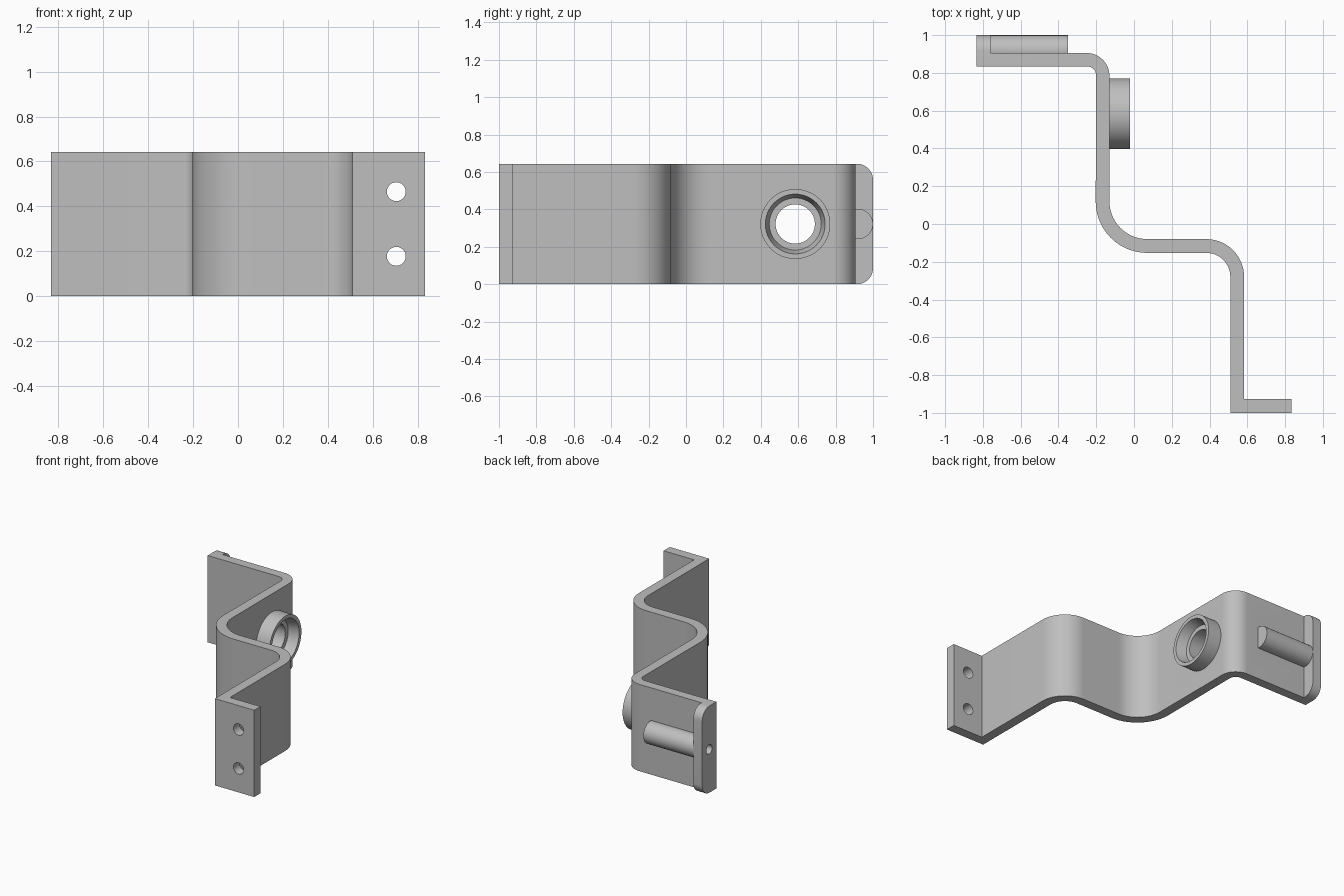
import bpy, bmesh
from math import sin, cos, pi, radians
from mathutils import Matrix

if "Cube" in bpy.data.objects:
    bpy.data.objects.remove(bpy.data.objects["Cube"])

H = 0.643          # strip height
MID = H / 2
grey = bpy.data.materials.new("grey metal")
grey.use_nodes = True
grey.diffuse_color = (0.52, 0.52, 0.52, 1)
grey.node_tree.nodes["Principled BSDF"].inputs["Base Color"].default_value = (0.52, 0.52, 0.52, 1)


def finish(bm, name):
    bmesh.ops.recalc_face_normals(bm, faces=bm.faces)
    mesh = bpy.data.meshes.new(name)
    bm.to_mesh(mesh)
    bm.free()
    mesh.materials.append(grey)
    obj = bpy.data.objects.new(name, mesh)
    bpy.context.collection.objects.link(obj)
    return obj


def arc(cx, cy, r, start, end, n=14):
    angles = [radians(start + (end - start) * i / n) for i in range(n + 1)]
    return [(cx + r * cos(a), cy + r * sin(a)) for a in angles]


def cylinder(name, centre, r, length, axis):
    bm = bmesh.new()
    turn = Matrix.Rotation(pi / 2, 4, 'Y' if axis == 'X' else 'X')
    bmesh.ops.create_cone(bm, cap_ends=True, segments=48, radius1=r, radius2=r,
                          depth=length, matrix=Matrix.Translation(centre) @ turn)
    return finish(bm, name)


def combine(obj, tool, operation):
    mod = obj.modifiers.new("combine", 'BOOLEAN')
    mod.operation, mod.object, mod.solver = operation, tool, 'EXACT'
    bpy.context.view_layer.objects.active = obj
    bpy.ops.object.modifier_apply(modifier=mod.name)
    bpy.data.objects.remove(tool)


def smooth(obj):
    bpy.ops.object.select_all(action='DESELECT')
    obj.select_set(True)
    bpy.context.view_layer.objects.active = obj
    bpy.ops.object.shade_smooth_by_angle(angle=radians(30))


# Bent strip with foot and end lip, as one profile seen from above
profile = [(0.51, -1), (0.833, -1), (0.833, -0.927), (0.583, -0.927)]
profile += arc(0.383, -0.28, 0.2, 0, 90)
profile += arc(0.07, 0.12, 0.2, 270, 180)
profile += arc(-0.25, 0.785, 0.12, 0, 90)
profile += [(-0.76, 0.905), (-0.76, 1), (-0.833, 1), (-0.833, 0.835)]
profile += arc(-0.25, 0.785, 0.05, 90, 0)
profile += arc(0.07, 0.12, 0.273, 180, 270)
profile += arc(0.383, -0.28, 0.127, 90, 0)
bm = bmesh.new()
base = bm.faces.new([bm.verts.new((x, y, 0)) for x, y in profile])
top = bmesh.ops.extrude_face_region(bm, geom=[base])["geom"]
bmesh.ops.translate(bm, vec=(0, 0, H), verts=[v for v in top if isinstance(v, bmesh.types.BMVert)])
# Round the outer corners of the lip
corners = [e for e in bm.edges if all(v.co.y > 0.99 for v in e.verts)
           and abs(e.verts[0].co.z - e.verts[1].co.z) < 0.01]
bmesh.ops.bevel(bm, geom=corners, offset=0.085, segments=10, profile=0.5, affect='EDGES')
strip = finish(bm, "bent_strip")

# Pin behind the end plate, with a blind hole through the lip
combine(strip, cylinder("pin", (-0.57, 0.918, MID), 0.0815, 0.44, 'X'), 'UNION')
combine(strip, cylinder("pin_hole", (-0.7, 0.918, MID), 0.034, 0.5, 'X'), 'DIFFERENCE')

# Screw holes in the foot and the opening behind the hub
for side in (-1, 1):
    combine(strip, cylinder("screw_hole", (0.705, -0.96, MID + side * 0.144), 0.042, 0.3, 'Y'), 'DIFFERENCE')
combine(strip, cylinder("hub_opening", (-0.165, 0.584, MID), 0.105, 0.2, 'X'), 'DIFFERENCE')
smooth(strip)

# Hub ring with a tapered recess, turned around the x axis
section = [(-0.13, 0.105), (-0.13, 0.187), (-0.02, 0.187), (-0.02, 0.16),
           (-0.095, 0.139), (-0.095, 0.105)]
bm = bmesh.new()
ring = [bm.verts.new((x, 0.584 + r, MID)) for x, r in section]
edges = [bm.edges.new((ring[i - 1], ring[i])) for i in range(len(ring))]
bmesh.ops.spin(bm, geom=ring + edges, cent=(0, 0.584, MID), axis=(1, 0, 0),
               angle=2 * pi, steps=48, use_merge=True)
bmesh.ops.remove_doubles(bm, verts=bm.verts, dist=0.0005)
smooth(finish(bm, "hub_ring"))
